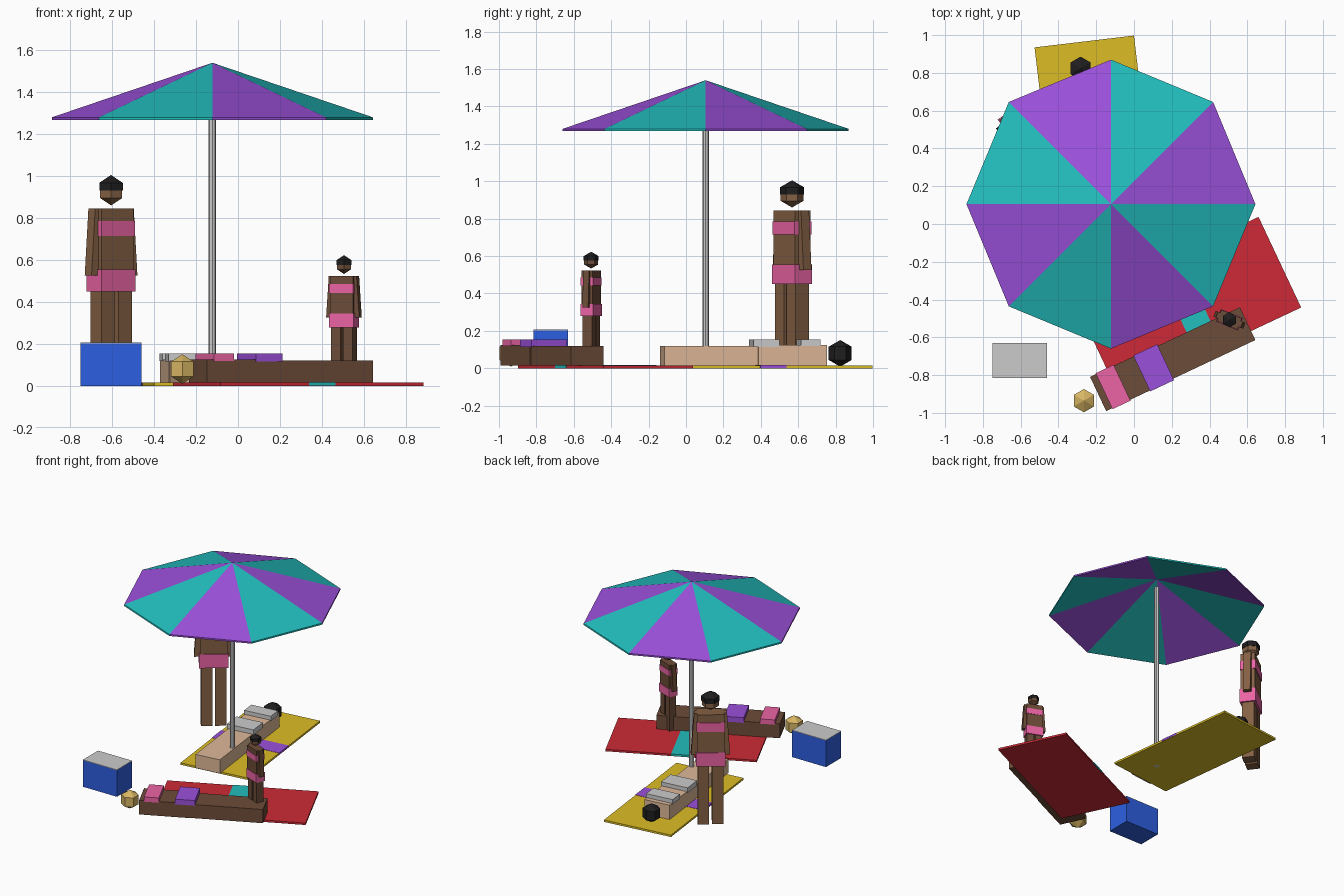
import bpy, bmesh
from math import radians, cos, sin, pi
from mathutils import Matrix, Vector

if "Cube" in bpy.data.objects:
    bpy.data.objects.remove(bpy.data.objects["Cube"])


def mat(name, r, g, b):
    m = bpy.data.materials.new(name)
    lin = [((c / 255 + 0.055) / 1.055) ** 2.4 if c > 10 else c / 3300 for c in (r, g, b)]
    m.diffuse_color = (*lin, 1)
    m.use_nodes = True
    m.node_tree.nodes["Principled BSDF"].inputs["Base Color"].default_value = m.diffuse_color
    return m


PURPLE = mat("purple", 155, 80, 218)
TEAL = mat("teal", 35, 190, 190)
YELLOW = mat("yellow", 220, 190, 38)
RED = mat("red", 205, 42, 54)
BLUE = mat("blue", 45, 95, 225)
PINK = mat("pink", 236, 100, 165)
BROWN = mat("brown_skin", 132, 96, 68)
DARK = mat("dark_skin", 108, 76, 56)
TAN = mat("tan_skin", 222, 184, 152)
BLACK = mat("black_hair", 32, 30, 30)
GOLD = mat("gold_hair", 216, 182, 100)


def finish(name, bm, material=None, frame=Matrix()):
    me = bpy.data.meshes.new(name)
    bmesh.ops.recalc_face_normals(bm, faces=bm.faces)
    bm.to_mesh(me)
    bm.free()
    ob = bpy.data.objects.new(name, me)
    bpy.context.collection.objects.link(ob)
    ob.matrix_world = frame
    if material:
        me.materials.append(material)
    return ob


def box(name, x, y, z, material=None, frame=Matrix(), lean=0):
    """Box from (min, max) pairs; lean shifts the bottom sideways."""
    bm = bmesh.new()
    bmesh.ops.create_cube(bm, size=1)
    for v in bm.verts:
        low = v.co.z < 0
        v.co = Vector([p[0] if c < 0 else p[1] for p, c in zip((x, y, z), v.co)])
        v.co.x += lean if low else 0
    return finish(name, bm, material, frame)


def ball(name, r, material, frame, cut=None):
    """Six-sided low-poly head, optionally only the part above cut."""
    bm = bmesh.new()
    bmesh.ops.create_uvsphere(bm, u_segments=6, v_segments=3, radius=r)
    if cut is not None:
        res = bmesh.ops.bisect_plane(bm, geom=bm.verts[:] + bm.edges[:] + bm.faces[:],
                                     plane_co=(0, 0, cut), plane_no=(0, 0, 1), clear_inner=True)
        rim = [e for e in res["geom_cut"] if isinstance(e, bmesh.types.BMEdge)]
        bmesh.ops.contextual_create(bm, geom=rim)
    return finish(name, bm, material, frame)


def place(x, y, deg, s=1.0):
    return Matrix.Translation((x, y, 0)) @ Matrix.Rotation(radians(deg), 4, 'Z') @ Matrix.Scale(s, 4)


# Umbrella canopy: thin hollow eight-sided cone in alternating colours
bm = bmesh.new()
ring = [(cos(k * pi / 4) * 0.765, sin(k * pi / 4) * 0.765) for k in range(8)]
outer = [bm.verts.new((x, y, 1.28)) for x, y in ring]
inner = [bm.verts.new((x, y, 1.268)) for x, y in ring]
top, under = bm.verts.new((0, 0, 1.54)), bm.verts.new((0, 0, 1.528))
for k in range(8):
    n = (k + 1) % 8
    for f in ((outer[k], outer[n], top), (inner[n], inner[k], under),
              (inner[k], inner[n], outer[n], outer[k])):
        bm.faces.new(f).material_index = k % 2
canopy = finish("umbrella_canopy", bm, PURPLE, place(-0.122, 0.105, 0))
canopy.data.materials.append(TEAL)

# Umbrella pole
bm = bmesh.new()
bmesh.ops.create_cone(bm, cap_ends=True, segments=8, radius1=0.018, radius2=0.018, depth=1.46)
finish("umbrella_pole", bm, None, Matrix.Translation((-0.122, 0.105, 0.73)))


# Towels with a central stripe; length runs along local x
def towel(name, frame, colour, stripe):
    box(name, (-0.535, 0.535), (-0.265, 0.265), (0, 0.015), colour, frame)
    box(name + "_stripe", (-0.07, 0.07), (-0.267, 0.267), (0.002, 0.017), stripe, frame)


towel("yellow_towel", place(-0.20, 0.435, 96.8), YELLOW, PURPLE)
towel("red_towel", place(0.288, -0.43, 25.2), RED, TEAL)


# Lying sunbathers; local x runs from shoulders to feet
def sunbather(name, frame, skin, hair, chest, hips):
    box(name + "_torso", (0, 0.37), (-0.1, 0.1), (0.015, 0.125), skin, frame)
    box(name + "_legs", (0.37, 0.875), (-0.096, 0.096), (0.015, 0.12), skin, frame)
    box(name + "_swim_top", (0.035, 0.14), (-0.105, 0.105), (0.118, 0.155), chest, frame)
    box(name + "_swim_bottom", (0.255, 0.395), (-0.105, 0.105), (0.115, 0.155), hips, frame)
    spot = frame @ Vector((-0.083, 0, 0.08))
    ball(name + "_head", 0.071, hair, Matrix.Translation(spot))


sunbather("tan_sunbather", place(-0.273, 0.742, -83.2), TAN, BLACK, None, None)
sunbather("dark_sunbather", place(-0.19, -0.90, 25.2), DARK, GOLD, PINK, PURPLE)


# Standing figures
def stander(name, x, y, turn, s, skin):
    fr = place(x, y, turn, s)
    box(name + "_torso", (-0.095, 0.095), (-0.052, 0.052), (0.46, 0.845), skin, fr)
    box(name + "_shorts", (-0.102, 0.102), (-0.058, 0.058), (0.45, 0.555), PINK, fr)
    box(name + "_top_band", (-0.099, 0.099), (-0.057, 0.057), (0.715, 0.785), PINK, fr)
    for side, sx in (("left", -1), ("right", 1)):
        box(f"{name}_{side}_leg", sorted((sx * 0.01, sx * 0.09)), (-0.045, 0.045),
            (0, 0.455), skin, fr)
        box(f"{name}_{side}_arm", sorted((sx * 0.075, sx * 0.115)), (-0.027, 0.027),
            (0.525, 0.845), skin, fr, lean=sx * 0.022)
    hd = place(x, y, 0, s) @ Matrix.Translation((0, 0, 0.93))
    ball(name + "_head", 0.07, skin, hd)
    ball(name + "_hair", 0.075, BLACK, hd, cut=0.0)


stander("adult", -0.605, 0.567, 37, 1.0, BROWN)
stander("child", 0.505, -0.507, -22, 0.62, DARK)

# Cool box with grey lid
box("cool_box", (-0.75, -0.46), (-0.815, -0.63), (0, 0.203), BLUE)
box("cool_box_lid", (-0.75, -0.46), (-0.815, -0.63), (0.203, 0.207))
